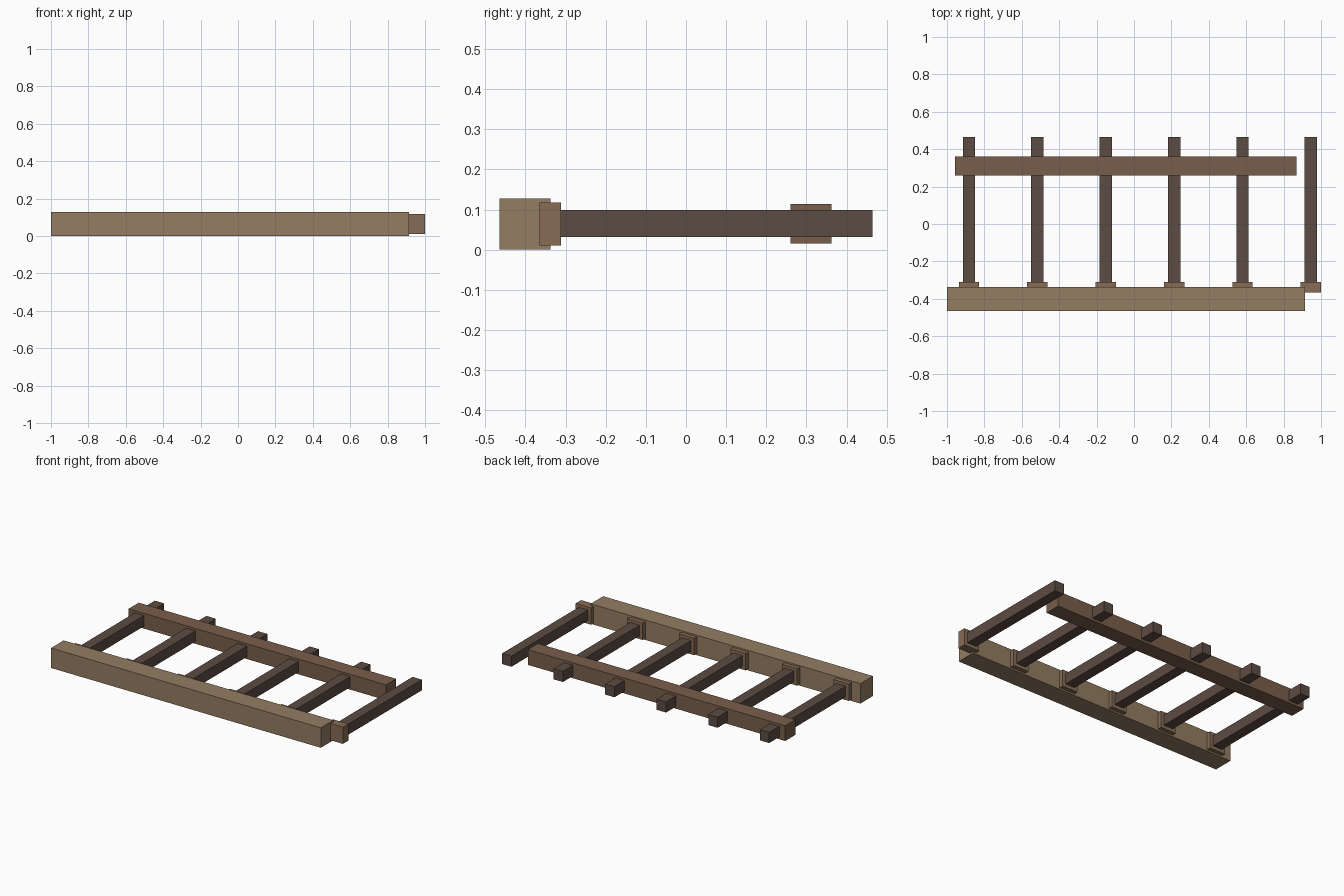
import bpy

if "Cube" in bpy.data.objects:
    bpy.data.objects.remove(bpy.data.objects["Cube"])


def material(name, rgb):
    """Material from 0-255 screen colour, converted to linear."""
    mat = bpy.data.materials.new(name)
    mat.diffuse_color = [(c / 255) ** 2.2 for c in rgb] + [1]
    mat.use_nodes = True
    mat.node_tree.nodes["Principled BSDF"].inputs["Base Color"].default_value = mat.diffuse_color
    return mat


def box(name, x, y, z, mat):
    """Box spanning the given (min, max) ranges."""
    spans = (x, y, z)
    bpy.ops.mesh.primitive_cube_add(size=1, location=[(a + b) / 2 for a, b in spans])
    obj = bpy.context.object
    obj.name = name
    obj.scale = [b - a for a, b in spans]
    bpy.ops.object.transform_apply(location=False, rotation=False, scale=True)
    obj.data.materials.append(mat)
    return obj


beam_wood = material("beam_wood", (146, 124, 98))
collar_wood = material("collar_wood", (134, 108, 85))
rail_wood = material("rail_wood", (120, 94, 76))
rung_wood = material("rung_wood", (93, 77, 69))

# Heavy front beam and lighter rear rail
box("front_beam", (-1, 0.913), (-0.465, -0.338), (0, 0.128), beam_wood)
box("rear_rail", (-0.957, 0.868), (0.26, 0.362), (0.016, 0.114), rail_wood)

# Six crossbars, each with a collar where it meets the beam
COUNT, FIRST, STEP = 6, -0.882, 0.3655
for i in range(COUNT):
    x = FIRST + i * STEP
    box(f"crossbar_{i + 1}", (x - 0.033, x + 0.033), (-0.35, 0.465), (0.031, 0.099), rung_wood)
    box(f"collar_{i + 1}", (x - 0.0545, x + 0.0545), (-0.365, -0.311), (0.01, 0.118), collar_wood)
